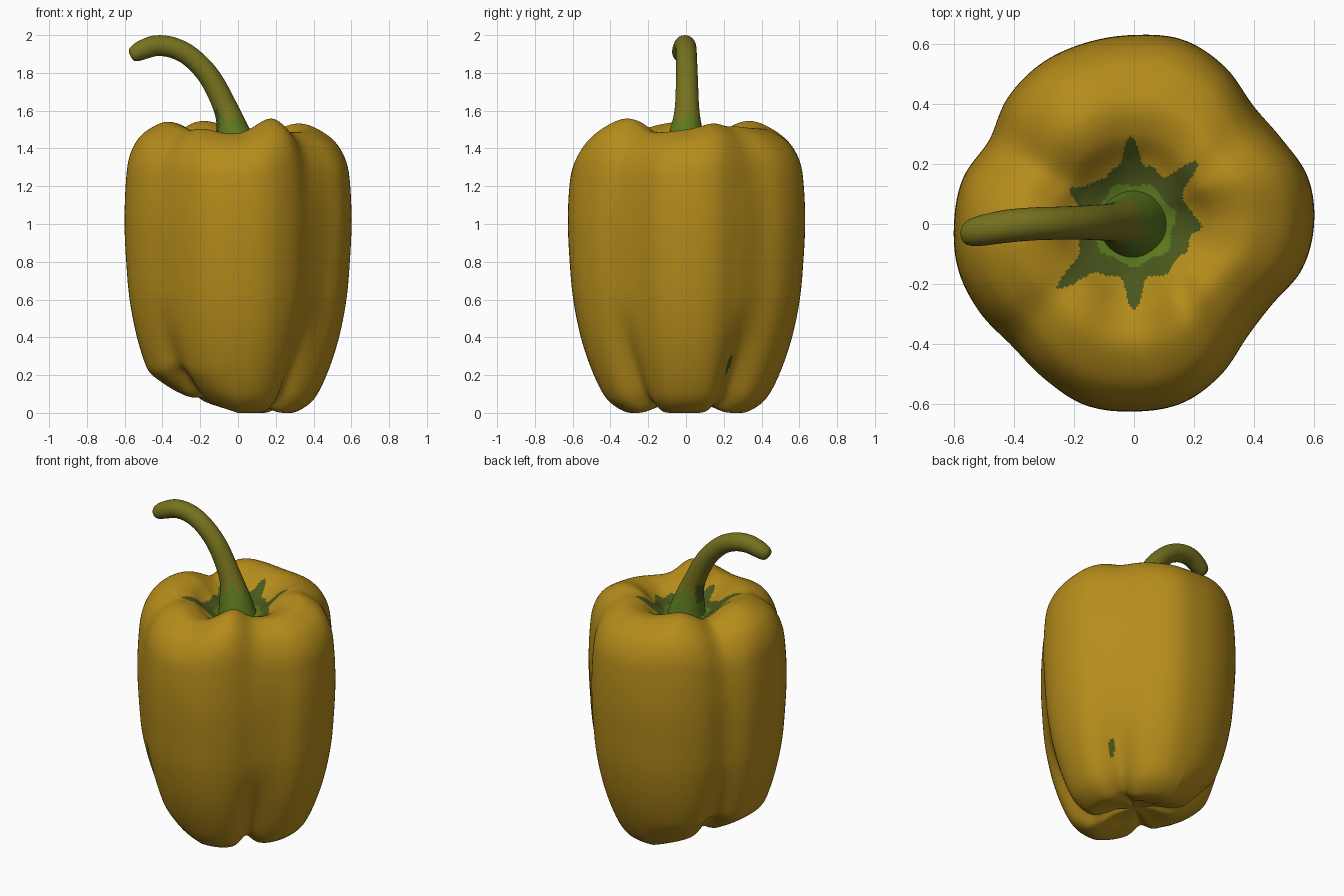
import bpy
import bmesh
from math import sin, cos, radians, degrees, atan2, exp, hypot
from mathutils import Vector

cube = bpy.data.objects.get("Cube")
if cube:
    bpy.data.objects.remove(cube, do_unlink=True)


def material(name, rgb):
    mat = bpy.data.materials.new(name)
    mat.use_nodes = True
    color = (*rgb, 1)
    mat.diffuse_color = color
    bsdf = mat.node_tree.nodes["Principled BSDF"]
    bsdf.inputs["Base Color"].default_value = color
    bsdf.inputs["Roughness"].default_value = 0.6
    return mat


SKIN = material("golden yellow skin", (0.46, 0.262, 0.011))
LEAF = material("dark green calyx", (0.068, 0.095, 0.012))
FRESH = material("fresh green", (0.105, 0.19, 0.013))
STEM = material("olive stem", (0.18, 0.167, 0.013))


def spline(a, b, c, d, t):
    return 0.5 * (2 * b + (c - a) * t + (2 * a - 5 * b + 4 * c - d) * t ** 2
                  + (3 * b - a - 3 * c + d) * t ** 3)


def around(values, angle):
    """Smooth closed interpolation of values spaced evenly round a circle."""
    n = len(values)
    pos = angle / 360 * n
    i = int(pos)
    return spline(*(values[(i + k) % n] for k in (-1, 0, 1, 2)), pos - i)


def along(points, sub):
    """Smooth open path through the points."""
    pts = [Vector(p) for p in points]
    pts = [pts[0]] + pts + [pts[-1]]
    path = [spline(*pts[i:i + 4], k / sub)
            for i in range(len(pts) - 3) for k in range(sub)]
    return path + [pts[-1]]


def skin_rings(name, rings, mats, rule):
    """Bridge rings of points into one smooth object, coloured by a rule."""
    bm = bmesh.new()
    loops = [[bm.verts.new(p) for p in ring] for ring in rings]
    n = len(loops[0])
    for low, high in zip(loops, loops[1:]):
        for i in range(n):
            j = (i + 1) % n
            bm.faces.new((low[i], low[j], high[j], high[i]))
    bmesh.ops.remove_doubles(bm, verts=bm.verts, dist=0.0002)
    bmesh.ops.recalc_face_normals(bm, faces=bm.faces)
    for face in bm.faces:
        face.smooth = True
        face.material_index = rule(face.calc_center_median())
    mesh = bpy.data.meshes.new(name)
    bm.to_mesh(mesh)
    bm.free()
    for mat in mats:
        mesh.materials.append(mat)
    obj = bpy.data.objects.new(name, mesh)
    bpy.context.collection.objects.link(obj)
    return obj


def bump(angle, centre, width):
    diff = (angle - centre + 180) % 360 - 180
    return exp(-(diff / width) ** 2)


def ramp(value, start, end):
    t = min(1, max(0, (value - start) / (end - start)))
    return t * t * (3 - 2 * t)


# Fruit: lobed outline, uneven rim and a rounded wall profile
OUTLINE = [.60, .60, .568, .56, .605, .635, .63, .625, .618, .595, .558, .59,
           .60, .605, .592, .575, .596, .625, .625, .618, .58, .533, .533, .58]
RIM = [1.50, 1.54, 1.51, 1.51, 1.545, 1.49, 1.54, 1.52, 1.505, 1.48, 1.56, 1.49]
WALL = [(0, 1.385), (.2, 1.395), (.33, 1.435), (.47, 1.505), (.62, 1.53),
        (.76, 1.50), (.88, 1.44), (.96, 1.34), (.99, 1.2), (1, 1.0),
        (.985, .8), (.955, .6), (.89, .4), (.8, .23), (.7, .1), (.6, .035),
        (.47, 0), (.33, .02), (.18, .06), (0, .08)]
CREASES = [(37, .9), (148, .8), (222, .9), (316, 1)]


def fruit_point(s, z, angle):
    crease = sum(bump(angle, c, 11) * k for c, k in CREASES)
    top, low = ramp(z, 1.0, 1.45), 1 - ramp(z, .05, .65)
    radius = s * (around(OUTLINE, angle) - crease * (.012 * top + .055 * low))
    x, y = radius * cos(radians(angle)), radius * sin(radians(angle))
    lift = (around(RIM, angle) - 1.53) * top * ramp(s, .1, .55)
    lift -= .02 * crease * top * ramp(s, .2, .6)
    lift += .05 * crease * low * ramp(s, 0, .4)
    # The left-hand lobe stops short of the ground
    lift += min(.1, .33 * max(0, -x)) * (1 - ramp(z, .02, .26))
    return x, y, z + lift


SPIKES = [(92, .11), (45, .10), (357, .04), (270, .09), (220, .15), (152, .06)]


def fruit_color(c):
    angle, r = degrees(atan2(c.y, c.x)) % 360, hypot(c.x, c.y)
    if c.z > 1:
        if r < .135 + .008 * sin(radians(angle * 7)):
            return 2
        edge = .19 + .008 * sin(radians(angle * 11))
        edge += sum(bump(angle, a, 7) * size for a, size in SPIKES)
        return 1 if r < edge else 0
    # Small green blemish low on the wall
    drift = (angle - 32 - (c.z - .255) * 20) / 2.4
    return 1 if r > .3 and drift ** 2 + ((c.z - .255) / .05) ** 2 < 1 else 0


SEGMENTS = 240
skin_rings("pepper_body",
           [[fruit_point(s, z, i * 360 / SEGMENTS) for i in range(SEGMENTS)]
            for s, z in along(WALL, 10)],
           [SKIN, LEAF, FRESH], fruit_color)

# Stem: tapering tube, x / y / z / radius along its bend
BEND = [(-.005, 0, 1.37, .115), (-.02, 0, 1.46, .095), (-.06, .005, 1.6, .066),
        (-.145, .005, 1.77, .058), (-.245, .003, 1.88, .055),
        (-.34, 0, 1.932, .055), (-.43, -.008, 1.944, .055),
        (-.50, -.02, 1.924, .052), (-.545, -.028, 1.902, .044),
        (-.566, -.031, 1.892, .028), (-.57, -.031, 1.89, 0)]
path = along(BEND, 6)
stem_rings = []
for i, p in enumerate(path):
    tangent = (path[min(i + 1, len(path) - 1)] - path[max(i - 1, 0)]).to_3d().normalized()
    side = Vector((0, 1, 0))
    up = tangent.cross(side).normalized()
    turns = [radians(k * 10) for k in range(36)]
    stem_rings.append([p.to_3d() + max(p.w, 0) * (side * cos(t) + up * sin(t)) for t in turns])


def stem_color(c):
    turn = atan2(c.y, c.x + .05)
    if cos(turn) < -.75 and 1.49 < c.z < 1.6:
        return 2
    return 1 if c.z < 1.56 + .03 * sin(turn * 5) else 0


skin_rings("stem", stem_rings, [STEM, FRESH, LEAF], stem_color)
